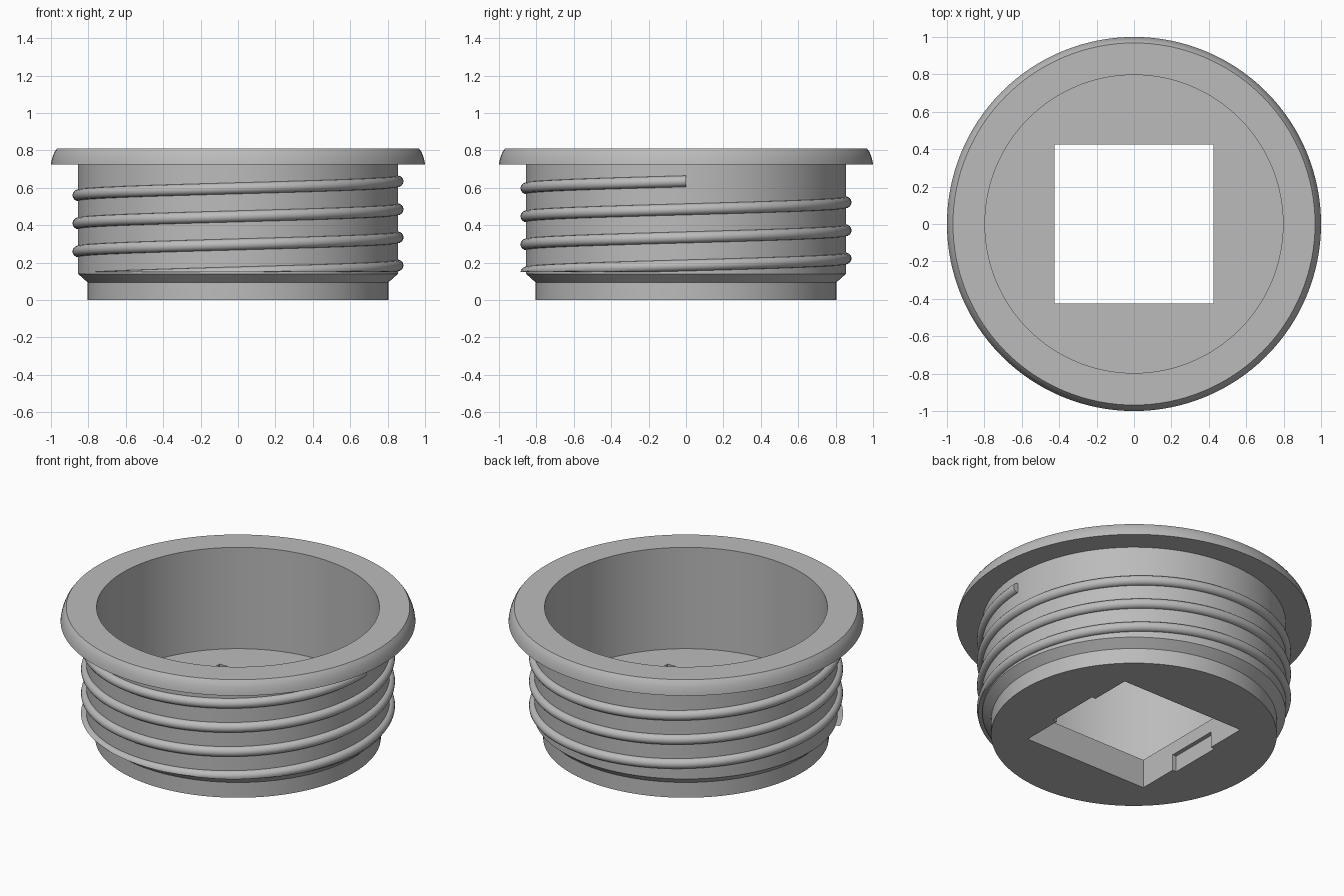
import bpy, bmesh, math
from math import sin, cos, tau

cube = bpy.data.objects.get("Cube")
if cube:
    bpy.data.objects.remove(cube)

grey = bpy.data.materials.new("plain grey")
grey.use_nodes = True
colour = (0.5, 0.5, 0.5, 1)
grey.diffuse_color = colour
grey.node_tree.nodes["Principled BSDF"].inputs["Base Color"].default_value = colour

SEGMENTS = 128
HEIGHT = 0.81
FLOOR = 0.18
BODY_R = 0.855


def make_object(name, bm):
    bmesh.ops.recalc_face_normals(bm, faces=bm.faces)
    mesh = bpy.data.meshes.new(name)
    bm.to_mesh(mesh)
    bm.free()
    mesh.materials.append(grey)
    obj = bpy.data.objects.new(name, mesh)
    bpy.context.collection.objects.link(obj)
    return obj


def skin(bm, rings, closed_rings=True):
    """Join consecutive rings of vertices with quads and cap both ends."""
    n = len(rings[0])
    for a, b in zip(rings, rings[1:]):
        for i in range(n):
            j = (i + 1) % n
            bm.faces.new((a[i], a[j], b[j], b[i]))
    bm.faces.new(rings[0])
    bm.faces.new(rings[-1])


def lathe(name, profile):
    bm = bmesh.new()
    rings = [[bm.verts.new((r * cos(tau * i / SEGMENTS), r * sin(tau * i / SEGMENTS), z))
              for i in range(SEGMENTS)] for r, z in profile]
    skin(bm, rings)
    return make_object(name, bm)


def cut_box(target, size, centre):
    bm = bmesh.new()
    bmesh.ops.create_cube(bm, size=1)
    bmesh.ops.scale(bm, vec=size, verts=bm.verts)
    bmesh.ops.translate(bm, vec=centre, verts=bm.verts)
    cutter = make_object("cutter", bm)
    cutter.hide_render = True
    mod = target.modifiers.new("cut", 'BOOLEAN')
    mod.operation = 'DIFFERENCE'
    mod.solver = 'EXACT'
    mod.object = cutter
    bpy.context.view_layer.objects.active = target
    bpy.ops.object.modifier_apply(modifier=mod.name)
    bpy.data.objects.remove(cutter)


def smooth(obj):
    bpy.ops.object.select_all(action='DESELECT')
    obj.select_set(True)
    bpy.context.view_layer.objects.active = obj
    bpy.ops.object.shade_smooth_by_angle(angle=math.radians(30))


# Cup: stepped base, threaded wall, flange with a rounded edge, open bore
flange = [(1.0, 0.725), (0.997, 0.745), (0.99, 0.77), (0.981, 0.792), (0.968, HEIGHT)]
cup = lathe("cup_body", [(0.805, 0), (0.805, 0.095), (BODY_R, 0.14), (BODY_R, 0.725)]
            + flange + [(0.797, HEIGHT), (0.797, FLOOR)])

# Square opening through the floor, with a shallow notch low on two sides
SQUARE = 0.85
cut_box(cup, (SQUARE, SQUARE, 0.6), (0, 0, 0.1))
for side in (-1, 1):
    cut_box(cup, (0.1, 0.336, 0.2), (side * (SQUARE / 2 - 0.024), 0, 0))
smooth(cup)

# Round-ridged screw thread, trimmed flat at its lower end
PITCH, TOP_Z, RIDGE, TRIM = 0.15, 0.635, 0.03, 0.15
turns = (TOP_Z - (TRIM - RIDGE)) / PITCH
steps = int(turns * SEGMENTS)
bm = bmesh.new()
rings = []
for s in range(steps + 1):
    t = turns * (s / steps - 1)
    ring = []
    for k in range(16):
        a = tau * k / 16
        r = BODY_R + RIDGE * cos(a)
        z = max(TOP_Z + PITCH * t + RIDGE * sin(a), TRIM)
        ring.append(bm.verts.new((r * cos(tau * t), r * sin(tau * t), z)))
    rings.append(ring)
skin(bm, rings)
smooth(make_object("screw_thread", bm))
